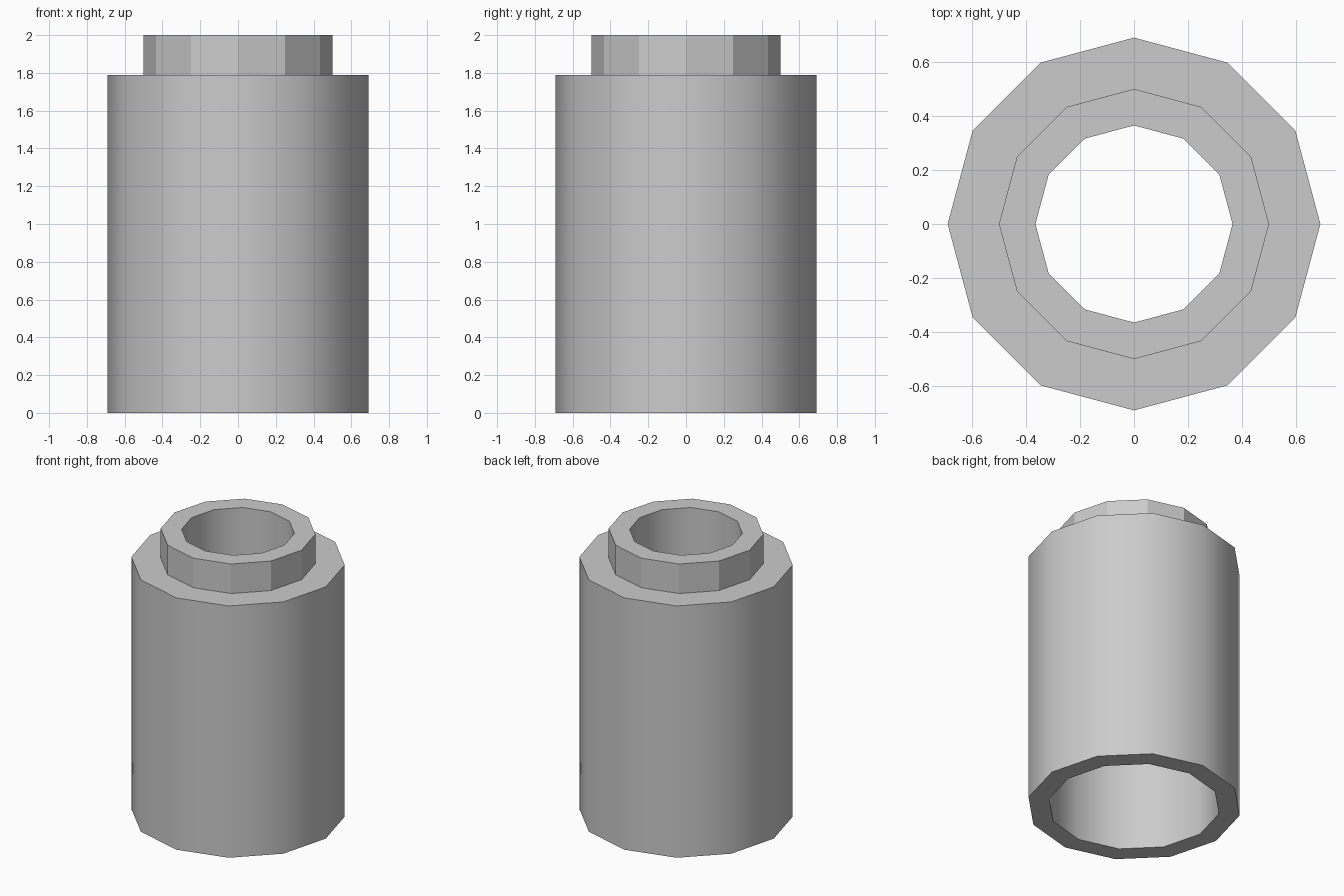
import bpy
import bmesh
from math import cos, sin, radians, tau

SIDES = 12

# Remove the default cube
cube = bpy.data.objects.get("Cube")
if cube:
    bpy.data.objects.remove(cube, do_unlink=True)

# Single grey material
grey = bpy.data.materials.new("plain grey")
grey.use_nodes = True
colour = (0.6, 0.6, 0.6, 1)
grey.diffuse_color = colour
grey.node_tree.nodes["Principled BSDF"].inputs["Base Color"].default_value = colour

# Closed wall section (radius, height): outer side, shoulder, neck, bore, cavity
section = [
    (0.69, 0), (0.69, 1.79), (0.5, 1.79), (0.5, 2),
    (0.365, 2), (0.365, 1.65), (0.555, 1.65), (0.555, 0),
]

# Revolve the section into a hollow twelve-sided sleeve
bm = bmesh.new()
rings = [
    [bm.verts.new((r * cos(tau * i / SIDES), r * sin(tau * i / SIDES), z))
     for i in range(SIDES)]
    for r, z in section
]
for k, ring in enumerate(rings):
    upper = rings[(k + 1) % len(rings)]
    for i in range(SIDES):
        j = (i + 1) % SIDES
        bm.faces.new((ring[i], ring[j], upper[j], upper[i]))
bmesh.ops.recalc_face_normals(bm, faces=bm.faces)

mesh = bpy.data.meshes.new("necked_sleeve")
bm.to_mesh(mesh)
bm.free()
mesh.materials.append(grey)
sleeve = bpy.data.objects.new("necked_sleeve", mesh)
bpy.context.collection.objects.link(sleeve)

# Smooth walls with sharp rims
bpy.ops.object.select_all(action="DESELECT")
sleeve.select_set(True)
bpy.context.view_layer.objects.active = sleeve
bpy.ops.object.shade_smooth_by_angle(angle=radians(31))

# Flat facets on the outside of the neck
for face in mesh.polygons:
    c = face.center
    if c.z > 1.85 and abs(face.normal.z) < 0.5 and c.xy.length > 0.42:
        face.use_smooth = False
